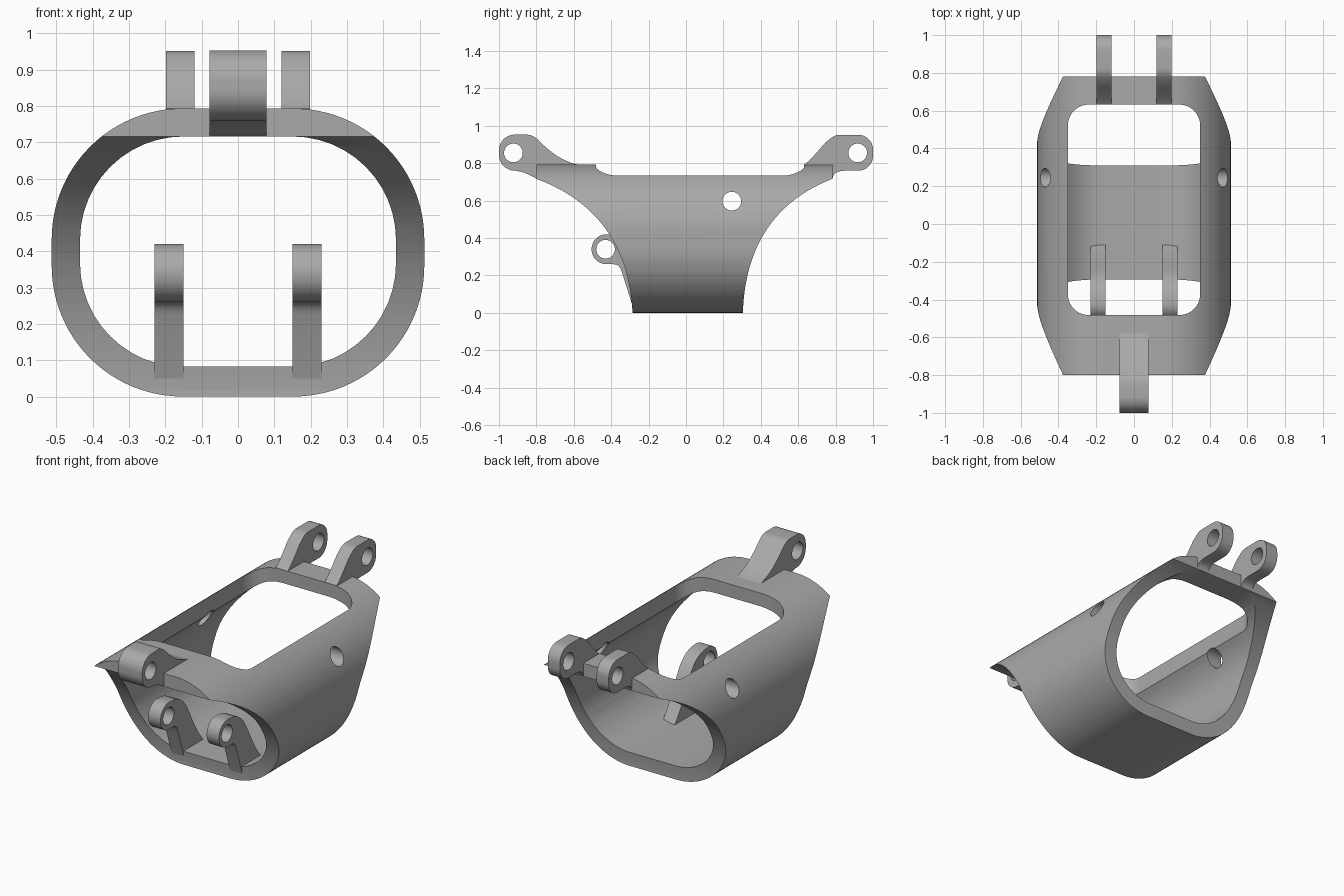
import bpy, bmesh, math
from mathutils import Vector
from mathutils.geometry import interpolate_bezier

cube = bpy.data.objects.get("Cube")
if cube:
    bpy.data.objects.remove(cube, do_unlink=True)

grey = bpy.data.materials.new("plain grey")
grey.use_nodes = True
GREY = (0.40, 0.40, 0.40, 1)
grey.diffuse_color = GREY
grey.node_tree.nodes["Principled BSDF"].inputs["Base Color"].default_value = GREY


def arc(cx, cy, r, start, end, n=16):
    """Points on a circular arc, angles in degrees."""
    angles = [math.radians(start + (end - start) * i / n) for i in range(n + 1)]
    return [(cx + r * math.cos(a), cy + r * math.sin(a)) for a in angles]


def curve(a, ha, hb, b, n=12):
    """Points on a cubic curve."""
    return [tuple(p) for p in interpolate_bezier(Vector(a), Vector(ha), Vector(hb), Vector(b), n + 1)]


def rounded(x0, x1, y0, y1, r, n=16):
    """Rounded rectangle outline."""
    return (arc(x1 - r, y1 - r, r, 0, 90, n) + arc(x0 + r, y1 - r, r, 90, 180, n)
            + arc(x0 + r, y0 + r, r, 180, 270, n) + arc(x1 - r, y0 + r, r, 270, 360, n))


def prism(name, outline, axis, lo, hi):
    """Extrude a 2D outline along one axis."""
    place = {"x": lambda a, b, d: (d, a, b),
             "y": lambda a, b, d: (a, d, b),
             "z": lambda a, b, d: (a, b, d)}[axis]
    bm = bmesh.new()
    face = bm.faces.new([bm.verts.new(place(a, b, lo)) for a, b in outline])
    grown = bmesh.ops.extrude_face_region(bm, geom=[face])["geom"]
    top = [v for v in grown if isinstance(v, bmesh.types.BMVert)]
    bmesh.ops.translate(bm, verts=top, vec=place(0, 0, hi - lo))
    bmesh.ops.remove_doubles(bm, verts=bm.verts, dist=0.0001)
    bmesh.ops.recalc_face_normals(bm, faces=bm.faces)
    mesh = bpy.data.meshes.new(name)
    bm.to_mesh(mesh)
    bm.free()
    mesh.materials.append(grey)
    ob = bpy.data.objects.new(name, mesh)
    bpy.context.collection.objects.link(ob)
    return ob


def activate(ob):
    bpy.ops.object.select_all(action="DESELECT")
    ob.select_set(True)
    bpy.context.view_layer.objects.active = ob


def cut(ob, cutter, operation="DIFFERENCE"):
    activate(ob)
    mod = ob.modifiers.new("cut", "BOOLEAN")
    mod.operation, mod.solver, mod.object = operation, "EXACT", cutter
    bpy.ops.object.modifier_apply(modifier=mod.name)
    bpy.data.objects.remove(cutter, do_unlink=True)


def finish(ob):
    activate(ob)
    bpy.ops.object.shade_smooth_by_angle(angle=math.radians(30))


def lug(name, outline, x0, x1, hole):
    """Plate with a pin hole across it."""
    ob = prism(name, outline, "x", x0, x1)
    cut(ob, prism("pin_cutter", arc(*hole, 0.05, 0, 360, 32)[:-1], "x", x0 - 0.1, x1 + 0.1))
    finish(ob)


# Body: rounded tube trimmed by flared front and rear curves
body = prism("body_shell", rounded(-0.513, 0.513, 0, 0.793, 0.36, 24), "y", -1, 1)
cut(body, prism("bore_cutter", rounded(-0.435, 0.435, 0.082, 0.716, 0.285, 12), "y", -1.2, 1.2))
rear = curve((0.305, 0.02), (0.32, 0.36), (0.48, 0.6), (0.782, 0.716), 28)
front = curve((-0.287, 0.02), (-0.31, 0.36), (-0.48, 0.6), (-0.8, 0.716), 28)
side = [(0.305, -0.1)] + rear + [(0.782, 1), (-0.8, 1)] + front[::-1] + [(-0.287, -0.1)]
cut(body, prism("flare_cutter", side, "x", -1, 1), "INTERSECT")

# Top window and the two side holes
cut(body, prism("window_cutter", rounded(-0.35, 0.35, -0.482, 0.632, 0.11), "z", 0.4, 1))
cut(body, prism("side_hole_cutter", arc(0.245, 0.597, 0.05, 0, 360, 32)[:-1], "x", -1, 1))
finish(body)

# Front hinge lug
front_outline = (arc(-0.915, 0.845, 0.085, 270, 180) + arc(-0.915, 0.868, 0.085, 180, 90)
                 + arc(-0.855, 0.868, 0.085, 90, 50, 6)
                 + curve((-0.76, 0.895), (-0.7, 0.84), (-0.64, 0.8), (-0.55, 0.788))
                 + [(-0.55, 0.73), (-0.79, 0.718)]
                 + curve((-0.8, 0.718), (-0.83, 0.735), (-0.87, 0.755), (-0.9, 0.758), 6))
lug("front_lug", front_outline, -0.078, 0.078, (-0.923, 0.855))

# Pair of rear hinge lugs
rear_outline = (arc(0.92, 0.84, 0.08, 270, 360) + arc(0.92, 0.872, 0.08, 0, 90)
                + arc(0.825, 0.872, 0.08, 90, 130, 6)
                + curve((0.745, 0.91), (0.7, 0.86), (0.67, 0.82), (0.633, 0.793))
                + [(0.633, 0.73), (0.77, 0.718), (0.782, 0.718)]
                + curve((0.785, 0.725), (0.79, 0.745), (0.81, 0.76), (0.85, 0.76), 6))

# Pair of hooked lugs standing on the inner floor
hook_outline = (arc(-0.425, 0.34, 0.08, 270, 90, 24)
                + curve((-0.39, 0.418), (-0.24, 0.4), (-0.25, 0.25), (-0.11, 0.082))
                + [(-0.11, 0.05), (-0.29, 0.05), (-0.3, 0.082)]
                + curve((-0.345, 0.225), (-0.355, 0.25), (-0.365, 0.26), (-0.39, 0.26), 6))

for label, s in (("left", 1), ("right", -1)):
    lug(label + "_rear_lug", rear_outline, *sorted((0.12 * s, 0.198 * s)), (0.918, 0.855))
    lug(label + "_hook_lug", hook_outline, *sorted((0.15 * s, 0.23 * s)), (-0.43, 0.34))
